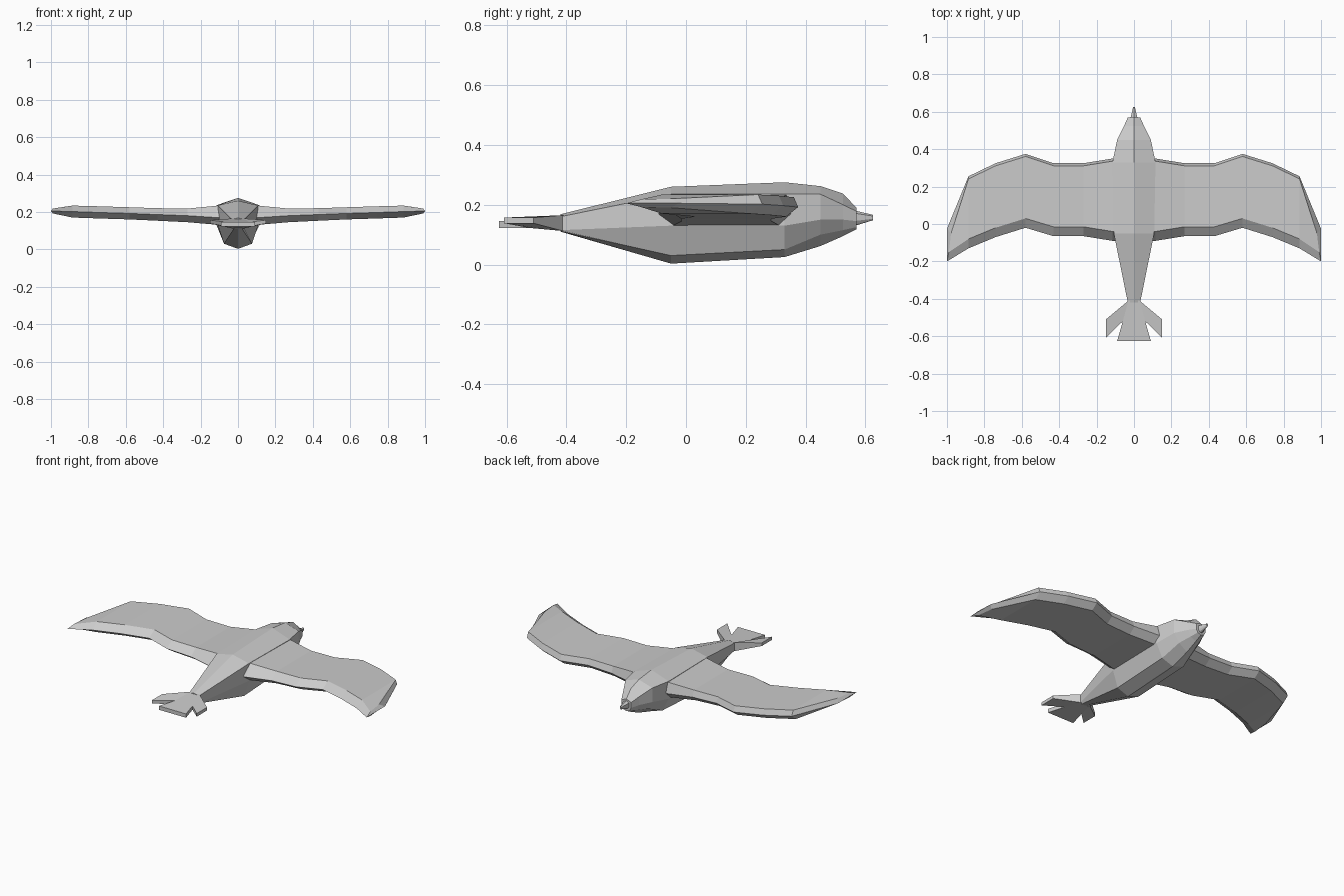
import bpy, bmesh

cube = bpy.data.objects.get("Cube")
if cube:
    bpy.data.objects.remove(cube)

grey = bpy.data.materials.new("plain grey")
grey.use_nodes = True
GREY = (0.6, 0.6, 0.6, 1)
grey.diffuse_color = GREY
grey.node_tree.nodes["Principled BSDF"].inputs["Base Color"].default_value = GREY


def finish(name, bm, mirrored=False):
    bmesh.ops.recalc_face_normals(bm, faces=bm.faces[:])
    mesh = bpy.data.meshes.new(name)
    bm.to_mesh(mesh)
    bm.free()
    mesh.materials.append(grey)
    obj = bpy.data.objects.new(name, mesh)
    bpy.context.collection.objects.link(obj)
    if mirrored:
        obj.modifiers.new("other side", 'MIRROR')
    return obj


def loft(bm, sections):
    """Join a row of equal closed sections with quads; returns the rings."""
    rings = [[bm.verts.new(p) for p in s] for s in sections]
    for a, b in zip(rings, rings[1:]):
        for i in range(len(a)):
            j = (i + 1) % len(a)
            bm.faces.new((a[i], a[j], b[j], b[i]))
    return rings


def body_ring(y, width, top, shoulder, side, low_width, low, bottom):
    right = [(width, y, shoulder), (width, y, side), (low_width, y, low)]
    left = [(-x, y, z) for x, y, z in reversed(right)]
    return [(0, y, top)] + right + [(0, y, bottom)] + left


def capped_loft(name, sections):
    bm = bmesh.new()
    rings = loft(bm, [body_ring(*s) for s in sections])
    bm.faces.new(rings[0])
    bm.faces.new(rings[-1])
    finish(name, bm)


# Body and head: y, width, top, shoulder, side, low width, low, bottom
capped_loft("body", [
    (-0.42, 0.033, 0.168, 0.160, 0.115, 0.020, 0.112, 0.110),
    (-0.05, 0.108, 0.260, 0.235, 0.130, 0.075, 0.030, 0.003),
    (0.33, 0.115, 0.275, 0.236, 0.130, 0.075, 0.050, 0.025),
    (0.45, 0.090, 0.262, 0.235, 0.150, 0.055, 0.100, 0.062),
    (0.525, 0.053, 0.237, 0.200, 0.150, 0.035, 0.115, 0.095),
    (0.57, 0.033, 0.190, 0.178, 0.145, 0.022, 0.125, 0.118),
])
capped_loft("beak", [
    (0.56, 0.020, 0.182, 0.172, 0.145, 0.012, 0.132, 0.128),
    (0.625, 0.005, 0.166, 0.162, 0.153, 0.003, 0.150, 0.148),
])


# Wings: x, leading y, trailing y, top z, edge z, bottom z
def wing_ring(x, lead, trail, top, edge, bottom):
    return [(x, trail, edge), (x, trail + 0.05, bottom), (x, lead - 0.04, bottom),
            (x, lead, edge), (x, lead - 0.014, top), (x, trail + 0.05, top)]


wing = bmesh.new()
stations = [wing_ring(*s) for s in [
    (0.08, 0.355, -0.095, 0.236, 0.168, 0.128),
    (0.115, 0.350, -0.090, 0.233, 0.170, 0.132),
    (0.27, 0.325, -0.065, 0.218, 0.180, 0.145),
    (0.43, 0.325, -0.065, 0.220, 0.186, 0.153),
    (0.58, 0.375, -0.020, 0.225, 0.192, 0.160),
    (0.74, 0.325, -0.070, 0.230, 0.197, 0.165),
    (0.885, 0.255, -0.130, 0.234, 0.202, 0.170),
]]
stations.append([(1, -0.2, 0.205), (0.99, -0.15, 0.192), (0.978, -0.05, 0.19),
                 (1, -0.025, 0.205), (0.978, -0.05, 0.220), (0.99, -0.15, 0.218)])
rings = loft(wing, stations)
wing.faces.new(rings[0])
tip = rings[-1]
wing.faces.new(tip[:4])
wing.faces.new(tip[3:] + tip[:1])
finish("wings", wing, True)


# Tail feathers: flat outlines given thickness by a lower copy
def feather(name, points, mirrored=False):
    bm = bmesh.new()
    rings = loft(bm, [[(x, y, top) for x, y, top, low in points],
                      [(x, y, low) for x, y, top, low in points]])
    for ring in rings:
        bm.faces.new(ring)
    finish(name, bm, mirrored)


root, notch = (0.03, -0.41, 0.165, 0.112), (0.06, -0.52, 0.145, 0.122)
half = [root, notch, (0.09, -0.625, 0.145, 0.122)]
feather("tail_centre", half + [(-x, y, a, b) for x, y, a, b in reversed(half)])
feather("tail_sides", [root, (0.15, -0.51, 0.157, 0.138),
                       (0.15, -0.608, 0.157, 0.138), notch], True)
